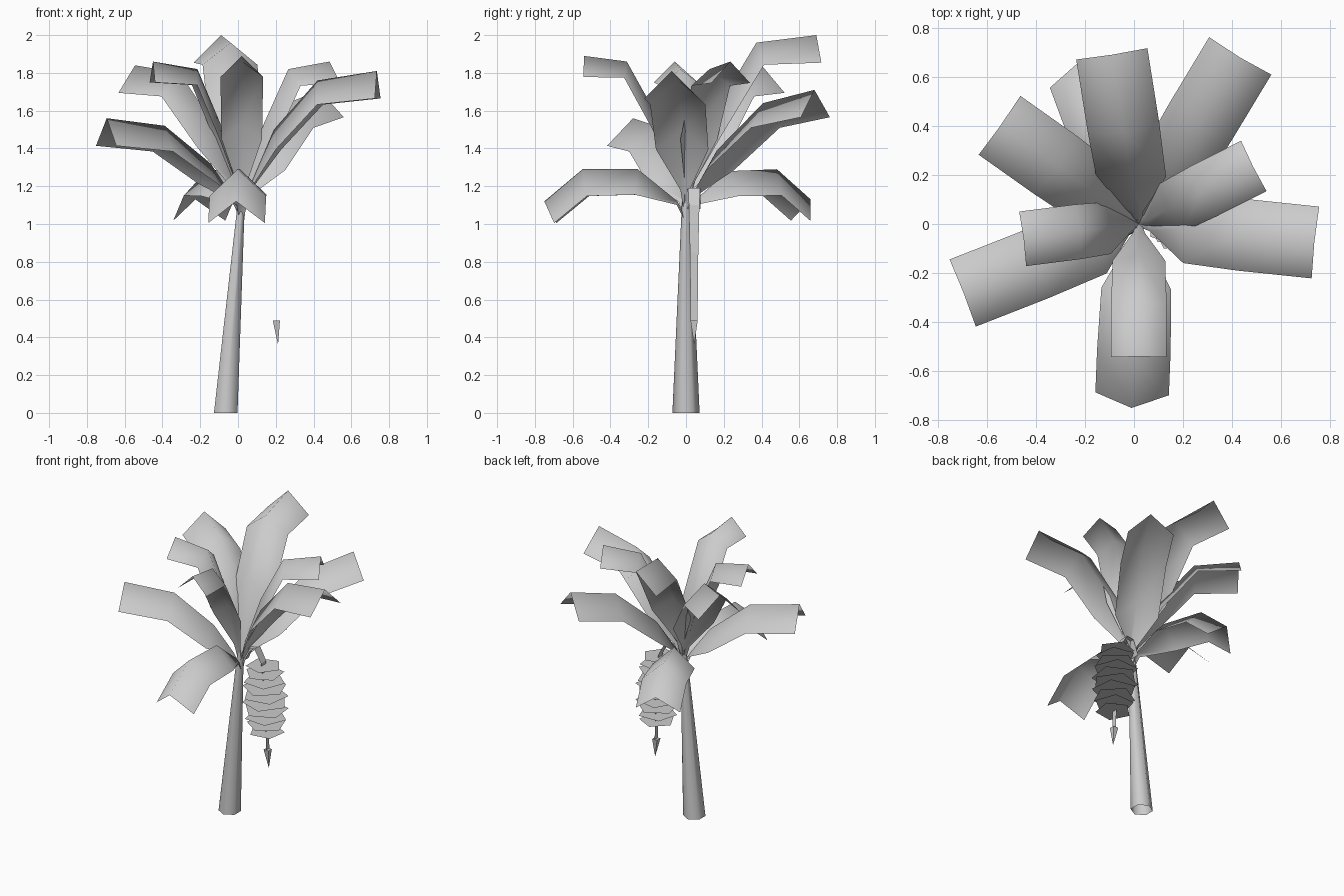
import bpy, math
from mathutils import Vector

if "Cube" in bpy.data.objects:
    bpy.data.objects.remove(bpy.data.objects["Cube"])

CROWN = Vector((0.02, 0.0, 0.0))


def make(name, verts, faces, smooth=False):
    me = bpy.data.meshes.new(name)
    me.from_pydata([tuple(v) for v in verts], [], faces)
    me.polygons.foreach_set("use_smooth", [smooth] * len(me.polygons))
    ob = bpy.data.objects.new(name, me)
    bpy.context.collection.objects.link(ob)
    return ob


def loft(name, rings, smooth=False, closed=True):
    # joins equal-sized point rings into a strip or tube
    n = len(rings[0])
    faces = [(i * n + j, i * n + (j + 1) % n, (i + 1) * n + (j + 1) % n, (i + 1) * n + j)
             for i in range(len(rings) - 1) for j in range(n if closed else n - 1)]
    return make(name, [v for r in rings for v in r], faces, smooth)


def ring(x, y, z, r, n, turn=0.0):
    return [(x + r * math.cos(turn + math.tau * k / n),
             y + r * math.sin(turn + math.tau * k / n), z) for k in range(n)]


# leaning trunk, open hexagonal tube
loft("trunk", [ring(-0.065, 0, 0, 0.072, 6, math.pi / 2),
               ring(0.02, 0, 1.15, 0.02, 6, math.pi / 2)], smooth=True)


# leaf: folded strip along a bent midrib
def leaf(name, end, fracs, zs, half):
    span = Vector((end[0], end[1], 0)) - CROWN
    reach = span.length
    out = span.normalized()
    side = Vector((-out.y, out.x, 0))
    rib = [(f * reach, z) for f, z in zip((0.0, 0.06, *fracs, 1.0), zs)]
    widths = (0.012, 0.025, half * 0.95, half, half)
    rows = []
    for i, ((r, z), w) in enumerate(zip(rib, widths)):
        a, b = rib[max(i - 1, 0)], rib[min(i + 1, len(rib) - 1)]
        t = Vector((b[0] - a[0], b[1] - a[1])).normalized()
        mid = CROWN + out * r + Vector((0, 0, z))
        lean = 0.6 if t.y < 0 else 0.2
        drop = (out * t.y * lean - Vector((0, 0, max(t.x, 0.75)))) * w
        rows.append([mid - side * w + drop, mid, mid + side * w + drop])
    loft(name, rows, smooth=True, closed=False)


# tip (x, y), bend fractions, midrib heights, half width
LEAVES = [
    ((0.02, -0.54), (0.24, 0.58), (1.08, 1.23, 1.53, 1.86, 1.89), 0.113),
    ((-0.01, -0.75), (0.34, 0.73), (1.02, 1.12, 1.29, 1.29, 1.12), 0.15),
    ((0.735, -0.075), (0.24, 0.56), (1.08, 1.20, 1.50, 1.76, 1.81), 0.147),
    ((0.485, 0.235), (0.25, 0.53), (1.08, 1.23, 1.53, 1.82, 1.86), 0.115),
    ((0.43, 0.68), (0.24, 0.60), (1.06, 1.17, 1.39, 1.64, 1.71), 0.148),
    ((-0.09, 0.69), (0.21, 0.54), (1.08, 1.25, 1.58, 1.96, 2.00), 0.147),
    ((-0.225, 0.66), (0.34, 0.73), (1.02, 1.12, 1.28, 1.29, 1.13), 0.147),
    ((-0.545, 0.40), (0.24, 0.58), (1.08, 1.21, 1.51, 1.80, 1.84), 0.147),
    ((-0.45, -0.06), (0.23, 0.50), (1.08, 1.23, 1.52, 1.82, 1.86), 0.112),
    ((-0.695, -0.28), (0.23, 0.57), (1.05, 1.14, 1.32, 1.52, 1.56), 0.147),
]
for i, args in enumerate(LEAVES):
    leaf(f"leaf_{i + 1}", *args)

# flat arching fruit stalk
path = [(0.03, 1.08, 0.035), (0.07, 1.18, 0.035), (0.12, 1.19, 0.032),
        (0.17, 1.10, 0.028), (0.195, 0.85, 0.022), (0.203, 0.48, 0.018)]
loft("fruit_stalk", [[(x, 0.043 - w, z), (x, 0.043 + w, z)] for x, z, w in path], closed=False)

# fruit bunch: stacked flat horizontal layers, each turned a little
verts, faces = [], []
LAYERS, SIDES = 10, 5
for i in range(LAYERS):
    u = i / (LAYERS - 1)
    r = 0.118 + 0.034 * math.sin(math.pi * u)
    faces.append(tuple(range(len(verts), len(verts) + SIDES)))
    verts += ring(0.18 + 0.02 * u, 0.035, 1.08 - 0.46 * u, r, SIDES, i * 0.75)
make("fruit_bunch", verts, faces)

# pointed flower bud under the bunch
top = ring(0.203, 0.043, 0.49, 0.027, 4, math.pi / 4)
make("flower_bud", top + [(0.212, 0.043, 0.36)],
     [(0, 1, 2, 3)] + [((k + 1) % 4, k, 4) for k in range(4)])
